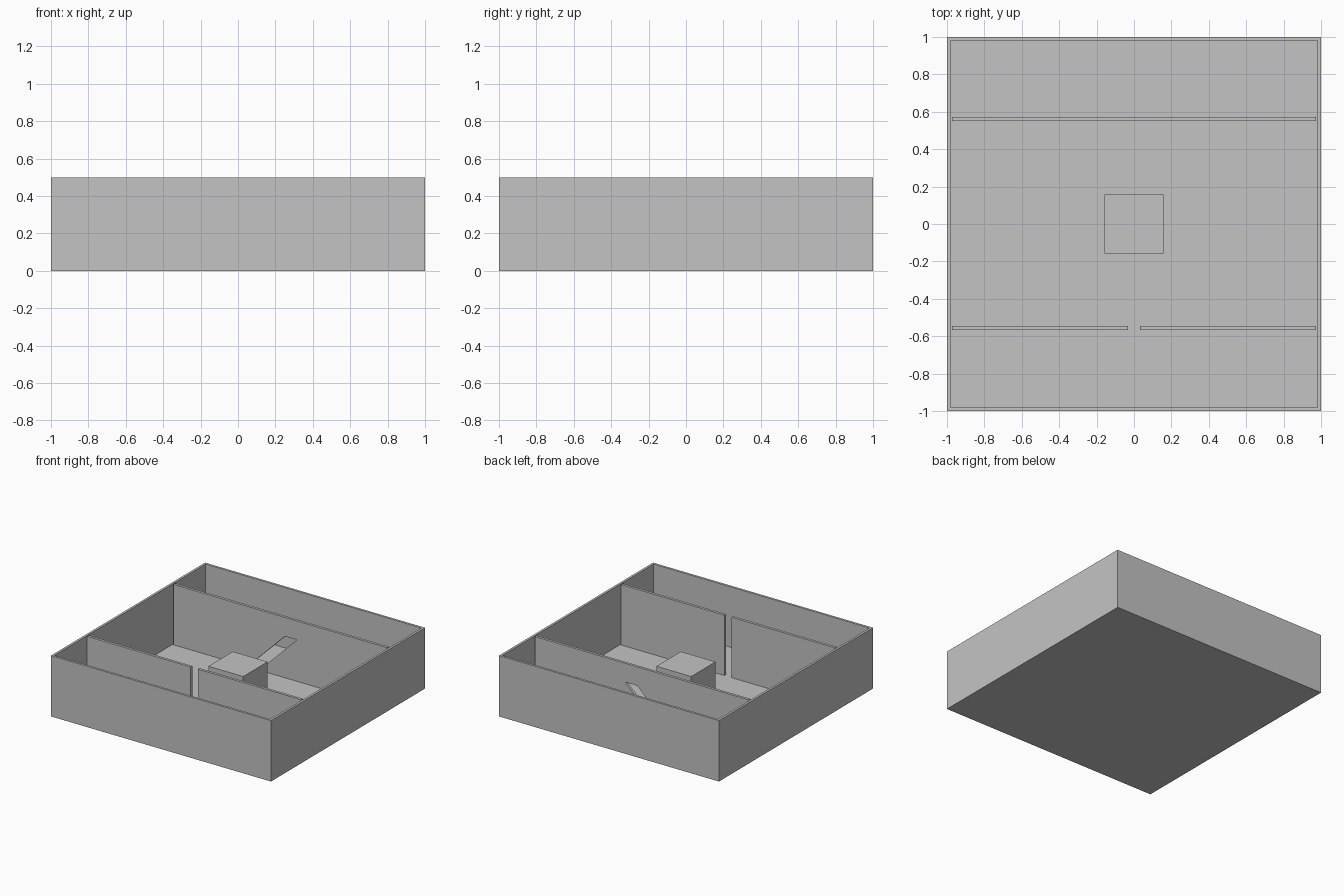
import bpy
import bmesh
from mathutils import Vector, Matrix

if "Cube" in bpy.data.objects:
    bpy.data.objects.remove(bpy.data.objects["Cube"], do_unlink=True)

HEIGHT = 0.5      # wall height
WALL = 0.027      # outer wall thickness
FLOOR = 0.004     # floor thickness
INNER = 1 - WALL  # inner half width

grey = bpy.data.materials.new("plain_grey")
grey.use_nodes = True
colour = (0.55, 0.55, 0.55, 1)
grey.diffuse_color = colour
grey.node_tree.nodes["Principled BSDF"].inputs["Base Color"].default_value = colour


def finish(name, bm):
    bmesh.ops.recalc_face_normals(bm, faces=bm.faces)
    mesh = bpy.data.meshes.new(name)
    bm.to_mesh(mesh)
    bm.free()
    mesh.materials.append(grey)
    obj = bpy.data.objects.new(name, mesh)
    bpy.context.collection.objects.link(obj)
    return obj


def box_mesh(low, high):
    low, high = Vector(low), Vector(high)
    bm = bmesh.new()
    matrix = Matrix.Translation((low + high) / 2) @ Matrix.Diagonal((*(high - low), 1))
    bmesh.ops.create_cube(bm, size=1, matrix=matrix)
    return bm


def upright_panel(name, outline, y, thickness):
    """Extrude an outline of (x, z) points along y."""
    bm = bmesh.new()
    face = bm.faces.new([bm.verts.new((x, y - thickness / 2, z)) for x, z in outline])
    solid = bmesh.ops.extrude_face_region(bm, geom=[face])
    verts = [v for v in solid["geom"] if isinstance(v, bmesh.types.BMVert)]
    bmesh.ops.translate(bm, verts=verts, vec=(0, thickness, 0))
    return finish(name, bm)


# Floor and outer walls: a block with its top inset and sunk to floor level
bm = box_mesh((-1, -1, 0), (1, 1, HEIGHT))
bm.normal_update()
top = max(bm.faces, key=lambda f: f.calc_center_median().z)
bmesh.ops.inset_region(bm, faces=[top], thickness=WALL)
sunk = bmesh.ops.extrude_discrete_faces(bm, faces=[top])["faces"][0]
bmesh.ops.translate(bm, verts=sunk.verts, vec=(0, 0, FLOOR - HEIGHT))
finish("floor_and_outer_walls", bm)

# Front partition: two panels either side of a full-height gap
for name, side in (("front_partition_left", 1), ("front_partition_right", -1)):
    near, far = side * 0.033, side * INNER
    upright_panel(name, [(near, FLOOR), (far, FLOOR), (far, HEIGHT), (near, HEIGHT)],
                  -0.557, 0.022)

# Back partition: one panel with a slanted doorway rising from the floor
door_top, door_width, slant = 0.345, 0.109, 0.343
door_x = -0.301
upright_panel("back_partition", [
    (-INNER, FLOOR), (door_x, FLOOR),
    (door_x + slant, door_top), (door_x + slant + door_width, door_top),
    (door_x + door_width, FLOOR), (INNER, FLOOR),
    (INNER, HEIGHT), (-INNER, HEIGHT)], 0.561, 0.022)

# Block in the middle of the main room
finish("centre_block", box_mesh((-0.158, -0.158, FLOOR), (0.158, 0.158, 0.316)))
